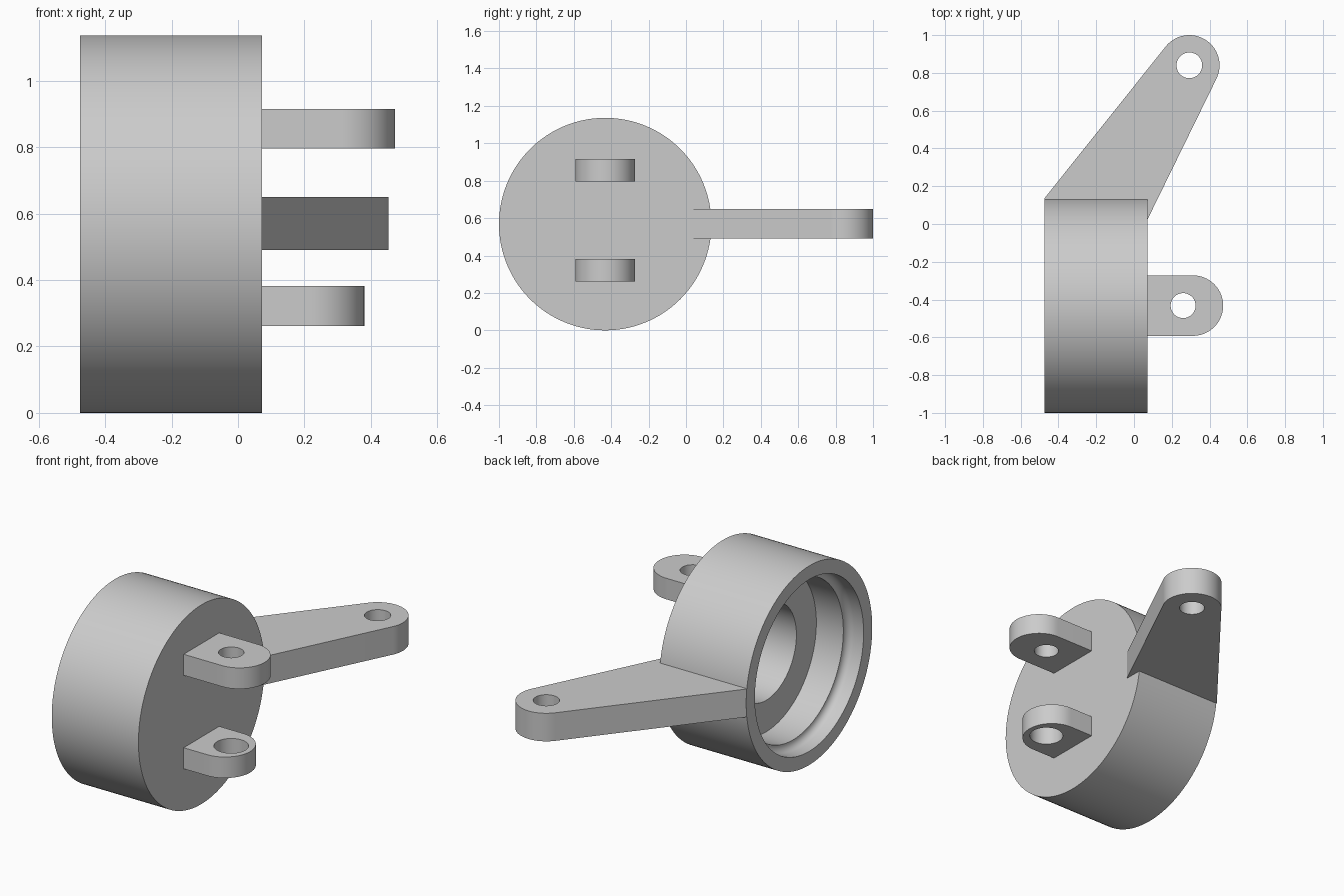
import bpy
import bmesh
from math import sin, cos, pi, radians, atan2, acos, hypot
from mathutils import Vector, Matrix

if "Cube" in bpy.data.objects:
    bpy.data.objects.remove(bpy.data.objects["Cube"], do_unlink=True)

grey = bpy.data.materials.new("plain grey")
grey.use_nodes = True
colour = (0.6, 0.6, 0.6, 1)
grey.diffuse_color = colour
grey.node_tree.nodes["Principled BSDF"].inputs["Base Color"].default_value = colour

OPEN_X, BACK_X = -0.475, 0.072
AXIS_Y, AXIS_Z, RADIUS = -0.432, 0.568, 0.568


def finish(obj):
    """Weld, material and sharp-edged smooth shading."""
    bm = bmesh.new()
    bm.from_mesh(obj.data)
    bmesh.ops.remove_doubles(bm, verts=bm.verts, dist=0.0002)
    bmesh.ops.recalc_face_normals(bm, faces=bm.faces)
    bm.to_mesh(obj.data)
    bm.free()
    obj.data.materials.clear()
    obj.data.materials.append(grey)
    bpy.ops.object.select_all(action='DESELECT')
    obj.select_set(True)
    bpy.context.view_layer.objects.active = obj
    bpy.ops.object.shade_smooth_by_angle(angle=radians(25))


def turned(name, profile, steps=128):
    """Revolve (x, radius) points about the housing axis."""
    bm = bmesh.new()
    verts = [bm.verts.new((x, 0, r)) for x, r in profile]
    edges = [bm.edges.new(pair) for pair in zip(verts, verts[1:])]
    bmesh.ops.spin(bm, geom=verts + edges, cent=(0, 0, 0), axis=(1, 0, 0),
                   angle=2 * pi, steps=steps, use_duplicate=False)
    bmesh.ops.translate(bm, verts=bm.verts, vec=(0, AXIS_Y, AXIS_Z))
    mesh = bpy.data.meshes.new(name)
    bm.to_mesh(mesh)
    bm.free()
    obj = bpy.data.objects.new(name, mesh)
    bpy.context.collection.objects.link(obj)
    finish(obj)


def arc(centre, r, start, end, steps):
    return [(centre[0] + r * cos(start + (end - start) * i / steps),
             centre[1] + r * sin(start + (end - start) * i / steps))
            for i in range(steps + 1)]


def plate(name, outline, hole_centre, hole_radius, z_low, z_high):
    """Flat plate with a round hole, lying in the horizontal plane."""
    curve = bpy.data.curves.new(name, 'CURVE')
    curve.dimensions = '2D'
    curve.fill_mode = 'BOTH'
    curve.extrude = (z_high - z_low) / 2
    hole = arc(hole_centre, hole_radius, 0, 2 * pi, 48)[:-1]
    for points in (outline, hole):
        spline = curve.splines.new('POLY')
        spline.points.add(len(points) - 1)
        for point, (x, y) in zip(spline.points, points):
            point.co = (x, y, 0, 1)
        spline.use_cyclic_u = True
    obj = bpy.data.objects.new(name, curve)
    bpy.context.collection.objects.link(obj)
    bpy.ops.object.select_all(action='DESELECT')
    obj.select_set(True)
    bpy.context.view_layer.objects.active = obj
    bpy.ops.object.convert(target='MESH')
    obj = bpy.context.view_layer.objects.active
    obj.data.transform(Matrix.Translation((0, 0, (z_low + z_high) / 2)))
    finish(obj)


def tangent_angle(point, centre, r, side):
    """Angle on the circle where a line from the point touches it."""
    dx, dy = point[0] - centre[0], point[1] - centre[1]
    return atan2(dy, dx) + side * acos(r / hypot(dx, dy))


# Round housing: stepped cavity open towards -x, closed at +x
shoulder = [(OPEN_X + 0.06 + 0.04 * sin(a), 0.45 + 0.04 * cos(a))
            for a in (i * pi / 12 for i in range(7))]
turned("housing", [(BACK_X, 0), (BACK_X, RADIUS), (OPEN_X, RADIUS), (OPEN_X, 0.49)]
       + shoulder
       + [(OPEN_X + 0.27, 0.45), (OPEN_X + 0.27, 0.27),
          (BACK_X - 0.03, 0.27), (BACK_X - 0.03, 0)])

# Tapered arm with a rounded eye
eye, eye_radius = (0.293, 0.84), 0.16
right_root, left_root = (BACK_X, 0.025), (OPEN_X, 0.135)
start = tangent_angle(right_root, eye, eye_radius, 1)
end = tangent_angle(left_root, eye, eye_radius, -1)
while end < start:
    end += 2 * pi
plate("arm", [left_root, (OPEN_X, 0.1), (-0.05, 0.025), right_root]
      + arc(eye, eye_radius, start, end, 40), eye, 0.068, 0.49, 0.65)

# Two mounting lugs on the closed face
for name, z, tip, hole_radius in (("upper_lug", 0.795, 0.472, 0.066),
                                  ("lower_lug", 0.262, 0.38, 0.09)):
    nose = arc((tip - 0.16, AXIS_Y), 0.16, -pi / 2, pi / 2, 40)
    root = BACK_X - 0.01
    plate(name, [(root, AXIS_Y + 0.16), (root, AXIS_Y - 0.16)] + nose,
          (0.26, AXIS_Y), hole_radius, z, z + 0.12)
